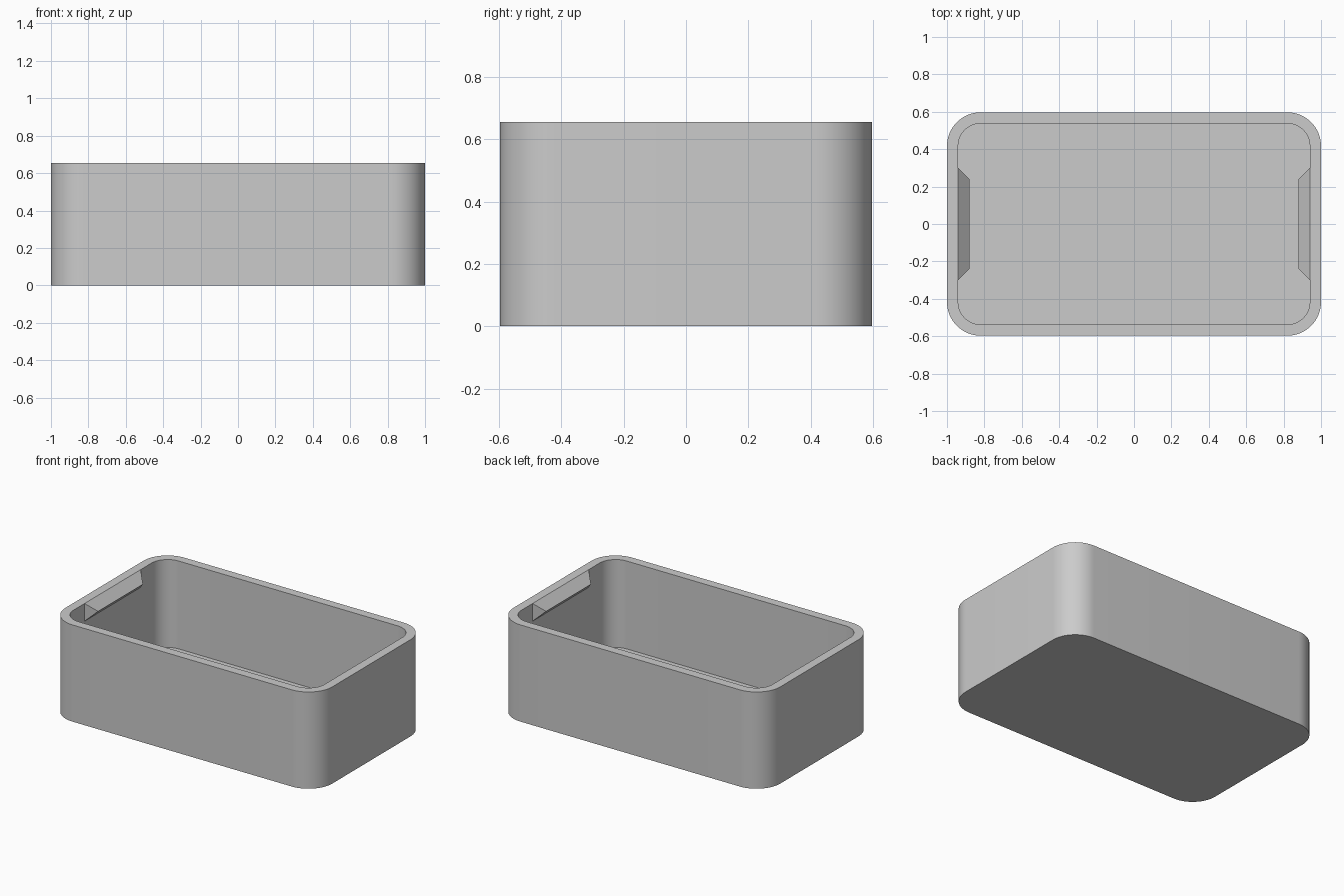
import bpy
import bmesh
import math

if "Cube" in bpy.data.objects:
    bpy.data.objects.remove(bpy.data.objects["Cube"])

HX, HY, HEIGHT = 1.0, 0.597, 0.655    # outer half sizes and height
WALL, FLOOR, RADIUS = 0.06, 0.06, 0.18
SEGMENTS = 16                         # steps per rounded corner

grey = bpy.data.materials.new("light grey")
grey.diffuse_color = (0.6, 0.6, 0.6, 1)
grey.use_nodes = True
grey.node_tree.nodes["Principled BSDF"].inputs["Base Color"].default_value = grey.diffuse_color


def make_object(name, bm):
    bmesh.ops.recalc_face_normals(bm, faces=bm.faces)
    mesh = bpy.data.meshes.new(name)
    bm.to_mesh(mesh)
    bm.free()
    mesh.materials.append(grey)
    obj = bpy.data.objects.new(name, mesh)
    bpy.context.collection.objects.link(obj)
    return obj


def rounded_loop(bm, inset, z):
    """Ring of vertices around a rounded rectangle."""
    r = RADIUS - inset
    cx, cy = HX - RADIUS, HY - RADIUS
    ring = []
    for i, (sx, sy) in enumerate([(1, 1), (-1, 1), (-1, -1), (1, -1)]):
        for k in range(SEGMENTS + 1):
            a = math.pi / 2 * (i + k / SEGMENTS)
            ring.append(bm.verts.new((sx * cx + r * math.cos(a),
                                      sy * cy + r * math.sin(a), z)))
    return ring


# Open tray: outer wall, rim, inner wall, floor
bm = bmesh.new()
rings = [rounded_loop(bm, inset, z) for inset, z in
         [(0, 0), (0, HEIGHT), (WALL, HEIGHT), (WALL, FLOOR)]]
for low, high in zip(rings, rings[1:]):
    n = len(low)
    for i in range(n):
        j = (i + 1) % n
        bm.faces.new((low[i], low[j], high[j], high[i]))
bm.faces.new(rings[0])
bm.faces.new(rings[-1])
tray = make_object("tray", bm)
bpy.context.view_layer.objects.active = tray
tray.select_set(True)
bpy.ops.object.shade_smooth_by_angle(angle=math.radians(30))
tray.select_set(False)


# Wedge-shaped snap ridges just under the rim at both short ends
def snap_ridge(name, side):
    bm = bmesh.new()
    wall_x, tip_x, depth = HX - WALL, HX - WALL - 0.06, 0.06
    ends = []
    for s in (-1, 1):
        ends.append([bm.verts.new((side * x, s * y, z)) for x, y, z in
                     [(wall_x, 0.30, HEIGHT),
                      (tip_x, 0.24, HEIGHT - depth),
                      (wall_x, 0.30, HEIGHT - 2 * depth)]])
    for end in ends:
        bm.faces.new(end)
    for i in range(3):
        j = (i + 1) % 3
        bm.faces.new((ends[0][i], ends[0][j], ends[1][j], ends[1][i]))
    return make_object(name, bm)


snap_ridge("left_snap_ridge", -1)
snap_ridge("right_snap_ridge", 1)
